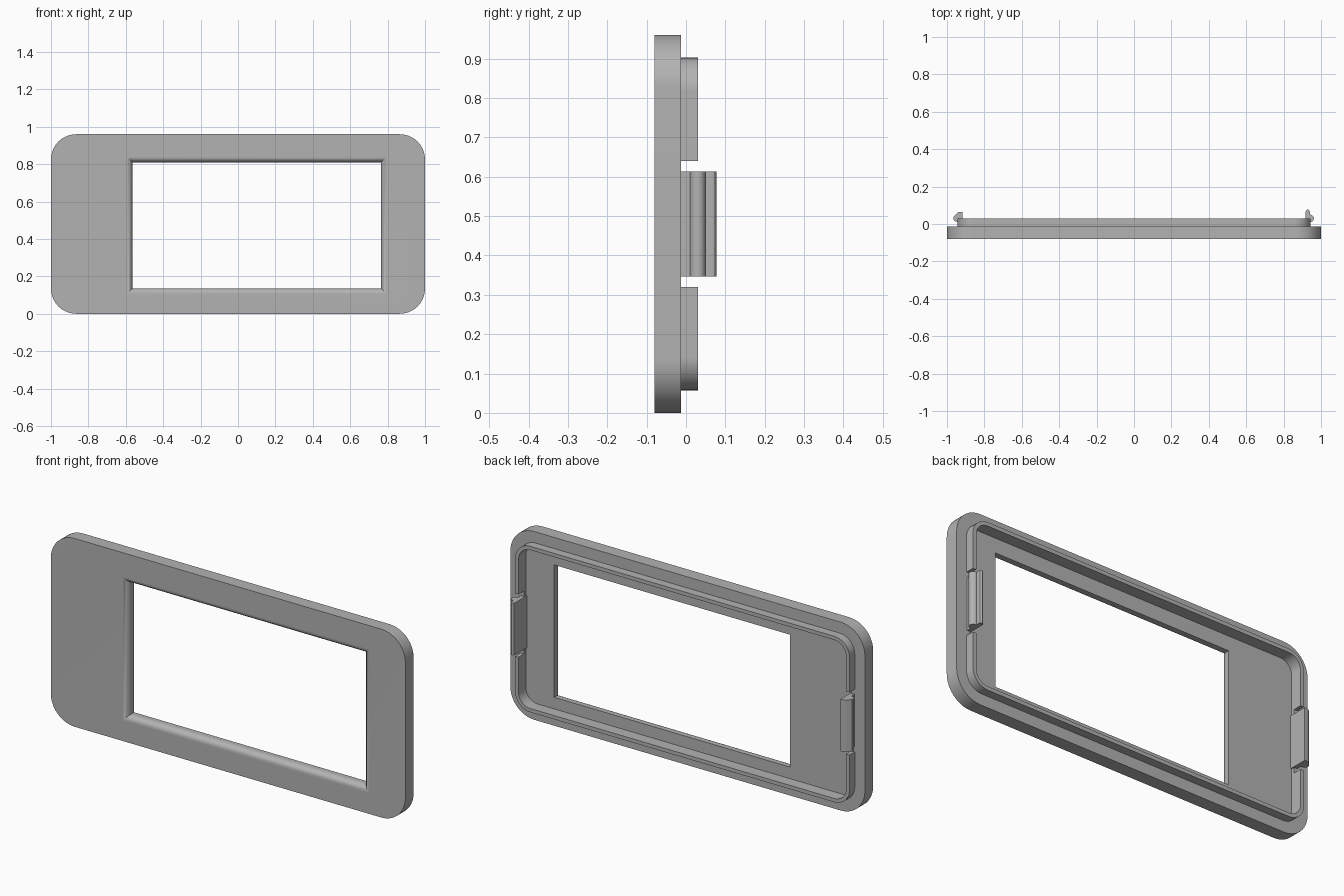
import bpy, bmesh, math
from mathutils import Vector

cube = bpy.data.objects.get("Cube")
if cube:
    bpy.data.objects.remove(cube, do_unlink=True)

GREY = (0.45, 0.45, 0.45, 1)
mat = bpy.data.materials.new("matte grey")
mat.use_nodes = True
mat.diffuse_color = GREY
mat.node_tree.nodes["Principled BSDF"].inputs["Base Color"].default_value = GREY

STEPS = 10                      # segments per rounded corner
HEIGHT = 0.96
FRONT, BACK, FLOOR, RIM_TOP = -0.08, -0.013, -0.03, 0.03
GAP_LOW, GAP_HIGH = 0.32, 0.64  # break in the rim around each clip


def loop(y, x0, x1, z0, z1, r=0.0):
    """Rounded rectangle in the xz plane, same point count for any radius."""
    pts = []
    corners = [(x1 - r, z1 - r), (x0 + r, z1 - r), (x0 + r, z0 + r), (x1 - r, z0 + r)]
    for i, (cx, cz) in enumerate(corners):
        for k in range(STEPS + 1):
            a = math.pi / 2 * (i + k / STEPS)
            pts.append(Vector((cx + r * math.cos(a), y, cz + r * math.sin(a))))
    return pts


def inset(y, d, r):
    return loop(y, -1 + d, 1 - d, d, HEIGHT - d, r)


def opening(y, grow=0.0):
    return loop(y, -0.565 - grow, 0.765 + grow, 0.135 - grow, 0.81 + grow)


def finish(bm, name, smooth=True):
    bmesh.ops.remove_doubles(bm, verts=bm.verts, dist=1e-5)
    bmesh.ops.recalc_face_normals(bm, faces=bm.faces)
    mesh = bpy.data.meshes.new(name)
    bm.to_mesh(mesh)
    bm.free()
    mesh.materials.append(mat)
    ob = bpy.data.objects.new(name, mesh)
    bpy.context.collection.objects.link(ob)
    return ob


def smooth(ob):
    bpy.ops.object.select_all(action='DESELECT')
    ob.select_set(True)
    bpy.context.view_layer.objects.active = ob
    bpy.ops.object.shade_smooth_by_angle(angle=math.radians(30))
    ob.modifiers.new("flat face normals", 'WEIGHTED_NORMAL').keep_sharp = True


def loft(name, loops):
    """Closed ring surface through a cycle of loops."""
    bm = bmesh.new()
    rings = [[bm.verts.new(p) for p in pts] for pts in loops]
    n = len(rings[0])
    for a, b in zip(rings, rings[1:] + rings[:1]):
        for i in range(n):
            j = (i + 1) % n
            bm.faces.new((a[i], a[j], b[j], b[i]))
    return finish(bm, name)


def prism(name, outline, z0, z1):
    """Extrude an xy outline upwards."""
    bm = bmesh.new()
    face = bm.faces.new([bm.verts.new((x, y, z0)) for x, y in outline])
    top = bmesh.ops.extrude_face_region(bm, geom=[face])["geom"]
    verts = [v for v in top if isinstance(v, bmesh.types.BMVert)]
    bmesh.ops.translate(bm, verts=verts, vec=(0, 0, z1 - z0))
    return finish(bm, name)


# Faceplate with back rim, shallow pocket and a window with a rounded front edge
FILLET = 0.03
fillet = []
for k in range(9):
    a = math.pi / 2 * k / 8
    fillet.append(opening(FRONT + FILLET * (1 - math.sin(a)), FILLET * (1 - math.cos(a))))
fillet.reverse()
frame = loft("faceplate", [
    inset(FRONT, 0, 0.135),
    inset(BACK, 0, 0.135),
    inset(BACK, 0.057, 0.085),
    inset(RIM_TOP, 0.057, 0.085),
    inset(RIM_TOP, 0.076, 0.066),
    inset(FLOOR, 0.076, 0.066),
    opening(FLOOR),
] + fillet[::-1])

# Cut the rim away beside the clips
for side in (-1, 1):
    box = [(side * 0.9, BACK), (side * 0.97, BACK), (side * 0.97, 0.1), (side * 0.9, 0.1)]
    cutter = prism("rim_cutter", box, GAP_LOW, GAP_HIGH)
    cutter.hide_render = True
    mod = frame.modifiers.new("rim gap", 'BOOLEAN')
    mod.operation, mod.solver, mod.object = 'DIFFERENCE', 'EXACT', cutter
    bpy.context.view_layer.objects.active = frame
    bpy.ops.object.modifier_apply(modifier=mod.name)
    bpy.data.objects.remove(cutter, do_unlink=True)
smooth(frame)


# Snap clips: a thin tongue with an outward catch
def arc(cx, cy, r, a0, a1, n=6):
    return [(cx + r * math.cos(math.radians(a0 + (a1 - a0) * k / n)),
             cy + r * math.sin(math.radians(a0 + (a1 - a0) * k / n))) for k in range(n + 1)]


left = ([(0.918, FLOOR), (0.94, FLOOR), (0.94, 0.01)]
        + arc(0.942, 0.03, 0.02, -80, 80)
        + [(0.94, 0.05)] + arc(0.929, 0.066, 0.011, 0, 180))
right = ([(-0.918, FLOOR), (-0.94, FLOOR), (-0.94, 0.01), (-0.955, 0.014)]
         + [(-0.965, 0.024), (-0.965, 0.04), (-0.945, 0.06), (-0.935, 0.065), (-0.918, 0.065)])
for name, outline in (("left_clip", left), ("right_clip", right)):
    smooth(prism(name, outline, 0.347, 0.613))
